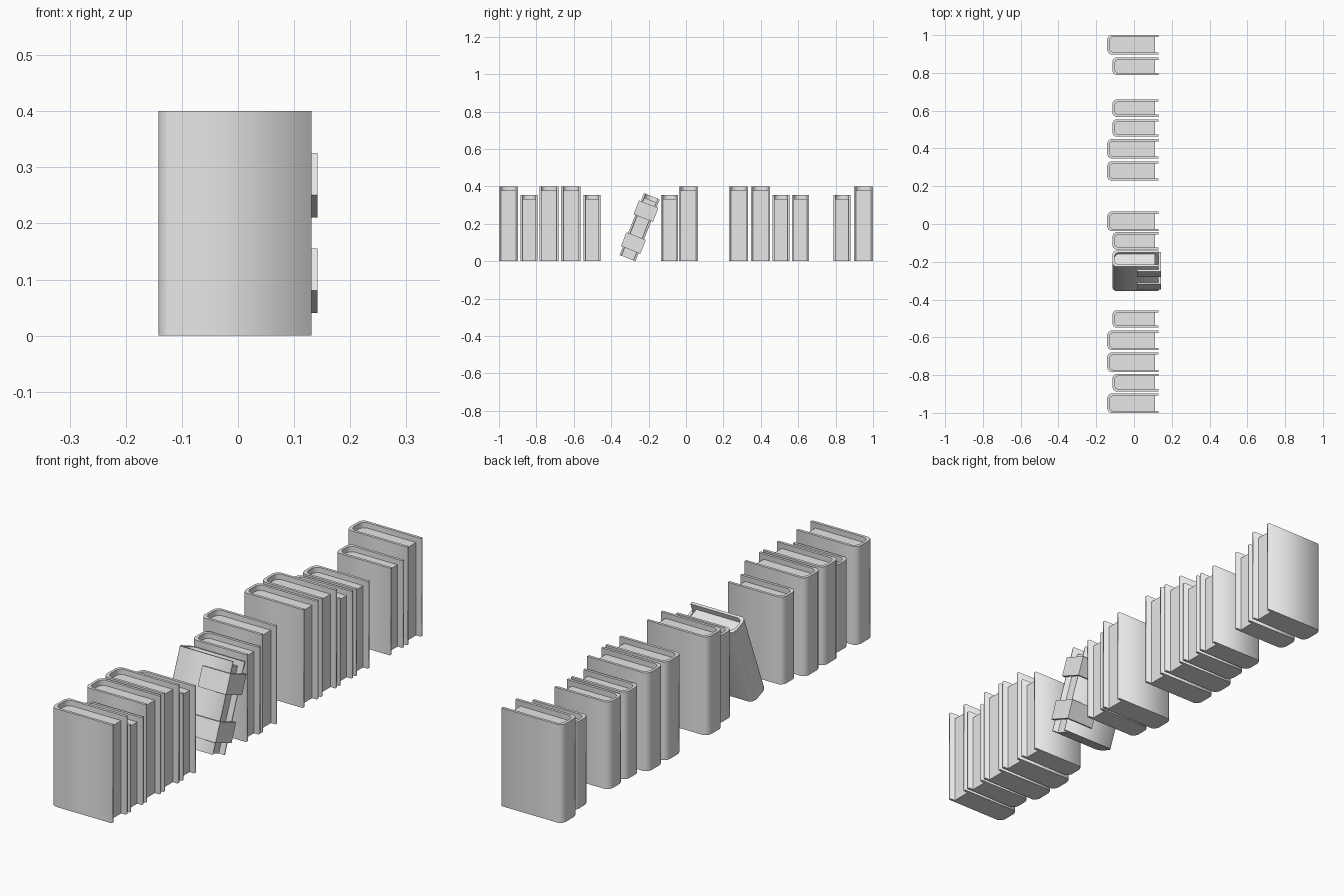
import bpy, bmesh, math
from mathutils import Matrix

cube = bpy.data.objects.get("Cube")
if cube:
    bpy.data.objects.remove(cube, do_unlink=True)

grey = bpy.data.materials.new("light_grey")
grey.use_nodes = True
colour = (0.8, 0.8, 0.8, 1)
grey.diffuse_color = colour
grey.node_tree.nodes["Principled BSDF"].inputs["Base Color"].default_value = colour

BOARD = 0.011   # cover thickness
EDGE = 0.131    # fore-edge of the covers
PAGE = 0.11     # fore-edge of the pages


def prism(name, outline, z0, z1, matrix, smooth=False):
    """Extrude an xy outline from z0 to z1."""
    bm = bmesh.new()
    base = bm.faces.new([bm.verts.new((x, y, z0)) for x, y in outline])
    top = bmesh.ops.extrude_face_region(bm, geom=[base], use_keep_orig=True)
    bmesh.ops.translate(bm, vec=(0, 0, z1 - z0),
                        verts=[v for v in top["geom"] if isinstance(v, bmesh.types.BMVert)])
    bmesh.ops.recalc_face_normals(bm, faces=bm.faces)
    # Soft walls, crisp flat ends
    for f in bm.faces:
        f.smooth = smooth and abs(f.normal.z) < 0.5
    for e in bm.edges:
        if any(abs(f.normal.z) > 0.5 for f in e.link_faces):
            e.smooth = False
    mesh = bpy.data.meshes.new(name)
    bm.to_mesh(mesh)
    bm.free()
    mesh.materials.append(grey)
    obj = bpy.data.objects.new(name, mesh)
    obj.matrix_world = matrix
    bpy.context.collection.objects.link(obj)
    return obj


def spine_outline(back, half, front):
    """Open outline with rounded spine corners, from -y round to +y."""
    side = [(front, half), (back + 0.018, half), (back + 0.006, half - 0.008),
            (back, half - 0.022)]
    return [(x, -y) for x, y in side] + side[::-1]


def book(name, back, thick, height, matrix):
    half = thick / 2
    outer = spine_outline(back, half, EDGE)
    inner = spine_outline(back + BOARD, half - BOARD, EDGE)
    prism(name + "_cover", outer + inner[::-1], 0, height, matrix, True)
    block = spine_outline(back + BOARD, half - BOARD, PAGE)
    prism(name + "_pages", block, 0.02, height - 0.022, matrix)
    prism(name + "_base", block, 0, 0.02, matrix)


tall = dict(back=-0.142, thick=0.102, height=0.4)
small = dict(back=-0.115, thick=0.091, height=0.355)

# Upright books along the row
for i, y in enumerate((-0.949, -0.732, -0.616, 0.014, 0.28, 0.398, 0.949)):
    book(f"tall_book_{i + 1}", matrix=Matrix.Translation((0, y, 0)), **tall)
for i, y in enumerate((-0.84, -0.503, -0.089, 0.508, 0.613, 0.835)):
    book(f"small_book_{i + 1}", matrix=Matrix.Translation((0, y, 0)), **small)

# Leaning book with two straps around its fore-edge
lean = Matrix.Translation((0, -0.313, 0.0167)) @ Matrix.Rotation(math.radians(-21.5), 4, "X")
book("leaning_book", matrix=lean, **small)
a, b = 0.0455, 0.0555
strap = [(0.015, b), (0.142, b), (0.142, -b), (0.015, -b),
         (0.015, -a), (EDGE, -a), (EDGE, a), (0.015, a)]
for name, z in (("lower_strap", 0.087), ("upper_strap", 0.27)):
    prism(name, strap, z - 0.04, z + 0.04, lean)
